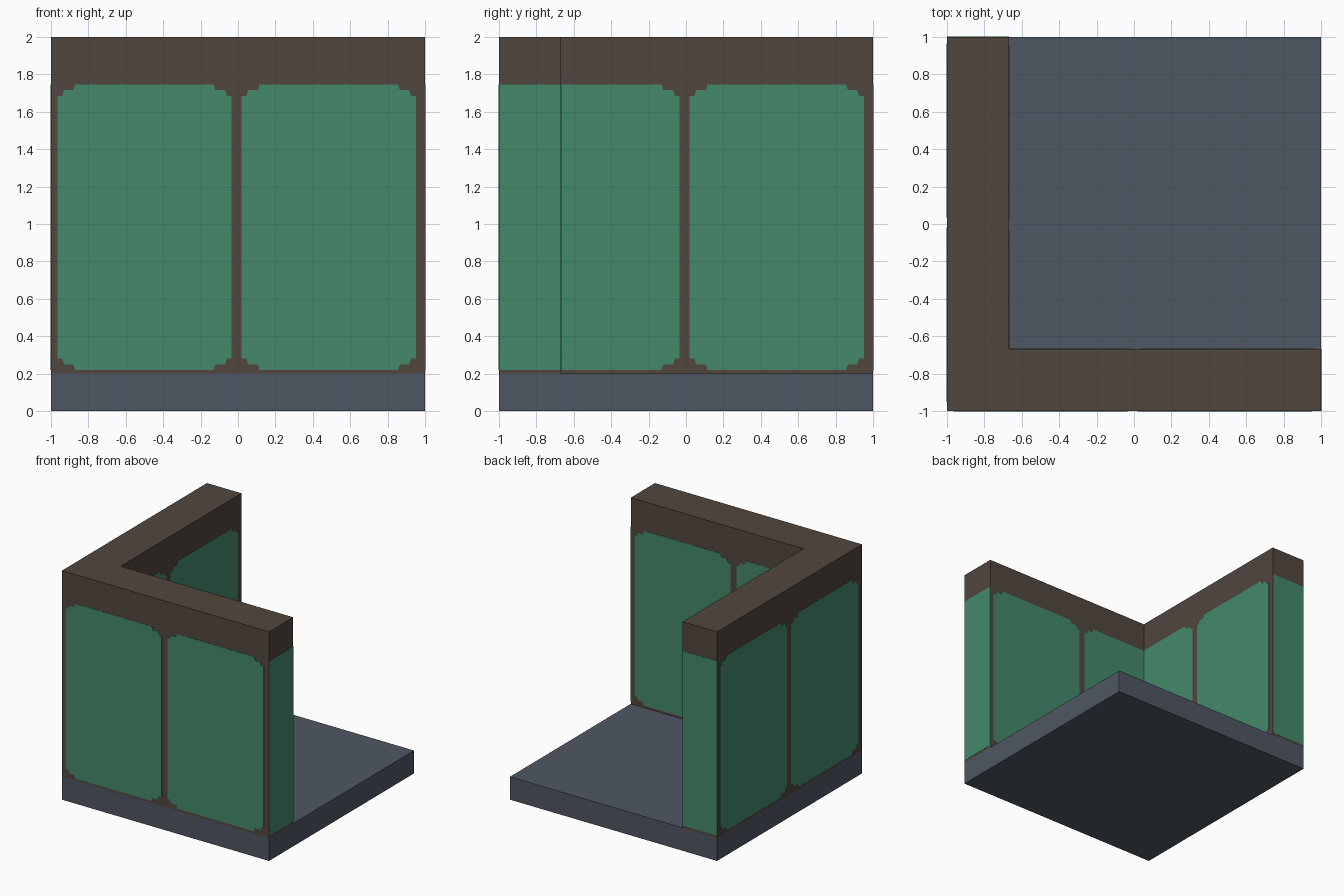
import bpy, bmesh
from mathutils import Vector

if "Cube" in bpy.data.objects:
    bpy.data.objects.remove(bpy.data.objects["Cube"])


def srgb(h):
    out = []
    for i in (0, 2, 4):
        c = int(h[i:i + 2], 16) / 255
        out.append(c / 12.92 if c <= 0.04045 else ((c + 0.055) / 1.055) ** 2.4)
    return out + [1]


def material(name, h):
    m = bpy.data.materials.new(name)
    m.diffuse_color = srgb(h)
    m.use_nodes = True
    m.node_tree.nodes["Principled BSDF"].inputs["Base Color"].default_value = m.diffuse_color
    return m


BROWN = material("brown_frame", "52463F")
GREEN = material("green_panel", "44896B")
SLATE = material("slate_base", "4F5763")


def prism(name, outline, offset, mat):
    """Extrude a flat outline by the offset vector."""
    bm = bmesh.new()
    face = bm.faces.new([bm.verts.new(p) for p in outline])
    res = bmesh.ops.extrude_face_region(bm, geom=[face], use_keep_orig=True)
    verts = [v for v in res["geom"] if isinstance(v, bmesh.types.BMVert)]
    bmesh.ops.translate(bm, verts=verts, vec=Vector(offset))
    bmesh.ops.recalc_face_normals(bm, faces=bm.faces)
    me = bpy.data.meshes.new(name)
    bm.to_mesh(me)
    bm.free()
    me.materials.append(mat)
    ob = bpy.data.objects.new(name, me)
    bpy.context.collection.objects.link(ob)
    return ob


W = -2 / 3             # inner wall plane
H = 0.2                # base height
Z0, Z1 = 0.22, 1.745   # panel bottom and top
THICK = 0.002

# Base slab
prism("base_slab", [(-1, -1, 0), (1, -1, 0), (1, 1, 0), (-1, 1, 0)], (0, 0, H), SLATE)

# L-shaped corner wall
prism("corner_wall", [(-1, -1, H), (1, -1, H), (1, W, H), (W, W, H), (W, 1, H), (-1, 1, H)],
      (0, 0, 2 - H), BROWN)

# Stepped corner, as (inward, vertical) offsets from the panel's corner
STEPS = [(0, 0.06), (0.025, 0.06), (0.035, 0.03), (0.085, 0.03), (0.095, 0)]


def panel(name, normal, plane, u0, u1, left=True, right=True):
    """Thin panel on a wall; u runs to the right as seen from outside."""
    n = Vector(normal)
    side = Vector((0, 0, 1)).cross(n)
    ls = STEPS if left else [(0, 0)]
    rs = STEPS if right else [(0, 0)]
    pts = [(u0 + a, Z1 - b) for a, b in ls]
    pts += [(u1 - a, Z1 - b) for a, b in reversed(rs)]
    pts += [(u1 - a, Z0 + b) for a, b in rs]
    pts += [(u0 + a, Z0 + b) for a, b in reversed(ls)]
    prism(name, [n * plane + side * u + Vector((0, 0, z)) for u, z in pts],
          n * THICK, GREEN)


# Two full panels on each outer wall
for wall, n in (("front", (0, -1, 0)), ("left", (-1, 0, 0))):
    panel(wall + "_panel_a", n, 1, -0.965, -0.035)
    panel(wall + "_panel_b", n, 1, 0.02, 0.95)

# Inner walls: one panel of each pair runs into the corner
panel("inner_front_panel_a", (0, 1, 0), W, -0.965, -0.035)
panel("inner_front_panel_b", (0, 1, 0), W, 0.02, -W, right=False)
panel("inner_left_panel_a", (1, 0, 0), W, W, -0.035, left=False)
panel("inner_left_panel_b", (1, 0, 0), W, 0.02, 0.95)

# Wall ends: plain green bands
panel("right_end_panel", (1, 0, 0), 1, -1, W, False, False)
panel("back_end_panel", (0, 1, 0), 1, -W, 1, False, False)
